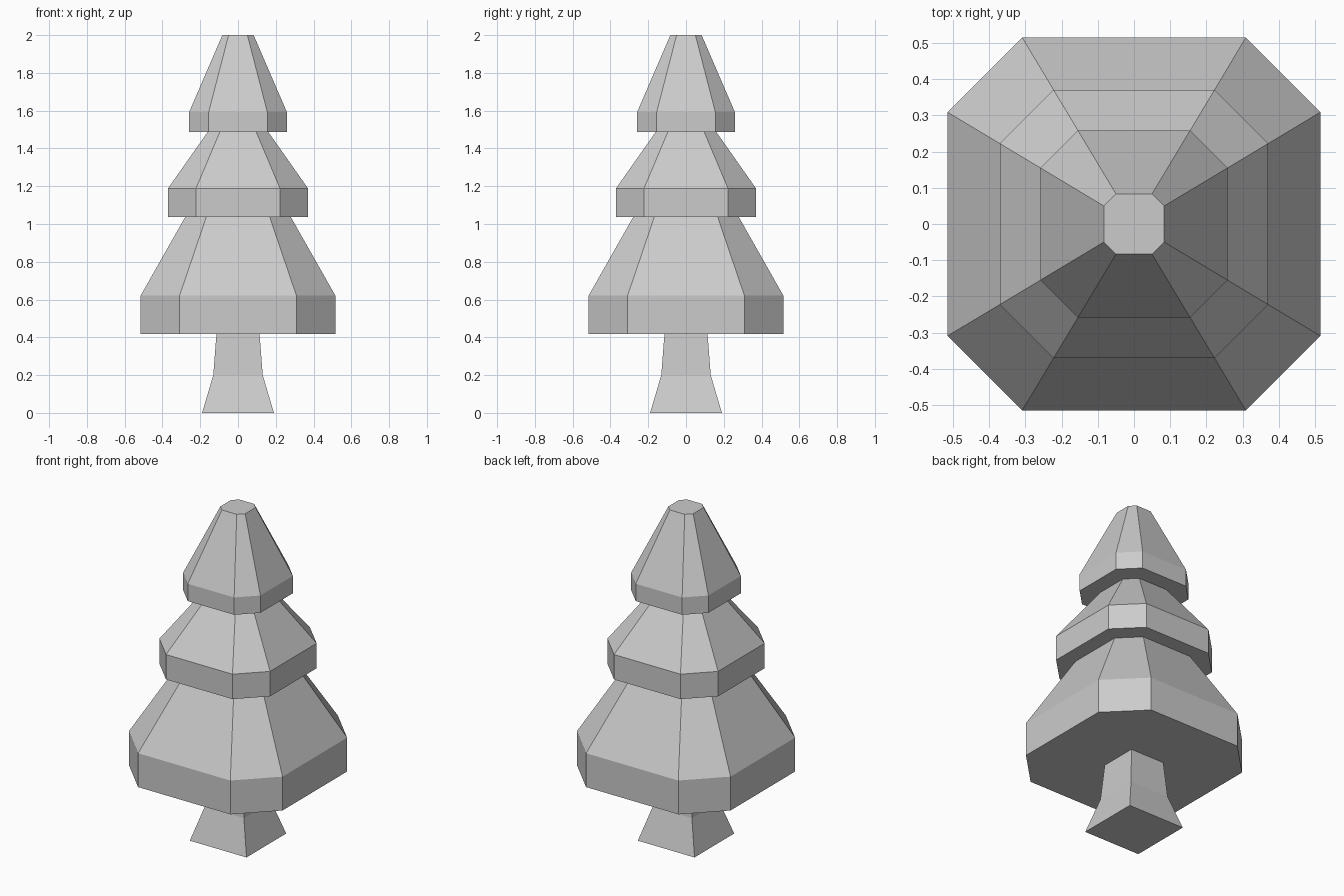
import bpy, bmesh

if "Cube" in bpy.data.objects:
    bpy.data.objects.remove(bpy.data.objects["Cube"])


def square(a):
    return [(-a, -a), (a, -a), (a, a), (-a, a)]


def octagon(a):
    # square with cut corners: flat sides are 0.6 of the full width
    b = a * 0.6
    return [(-b, -a), (b, -a), (a, -b), (a, b), (b, a), (-b, a), (-a, b), (-a, -b)]


def stack(name, outline, levels):
    """Closed solid through outlines of given half width and height."""
    bm = bmesh.new()
    rings = [[bm.verts.new((x, y, z)) for x, y in outline(a)] for a, z in levels]
    n = len(rings[0])
    for low, high in zip(rings, rings[1:]):
        for i in range(n):
            j = (i + 1) % n
            bm.faces.new((low[i], low[j], high[j], high[i]))
    bm.faces.new(rings[0][::-1])
    bm.faces.new(rings[-1])
    mesh = bpy.data.meshes.new(name)
    bm.to_mesh(mesh)
    bm.free()
    obj = bpy.data.objects.new(name, mesh)
    bpy.context.collection.objects.link(obj)
    return obj


# Flared square trunk, tucked slightly into the foliage
stack("trunk", square, [(0.19, 0), (0.131, 0.2), (0.113, 0.43)])

# Three foliage tiers: straight skirt, then a sloping crown
stack("lower_foliage", octagon, [(0.515, 0.417), (0.515, 0.622), (0.275, 1.045)])
stack("middle_foliage", octagon, [(0.371, 1.037), (0.371, 1.188), (0.155, 1.495)])
stack("upper_foliage", octagon, [(0.259, 1.487), (0.259, 1.592), (0.083, 2.0)])
